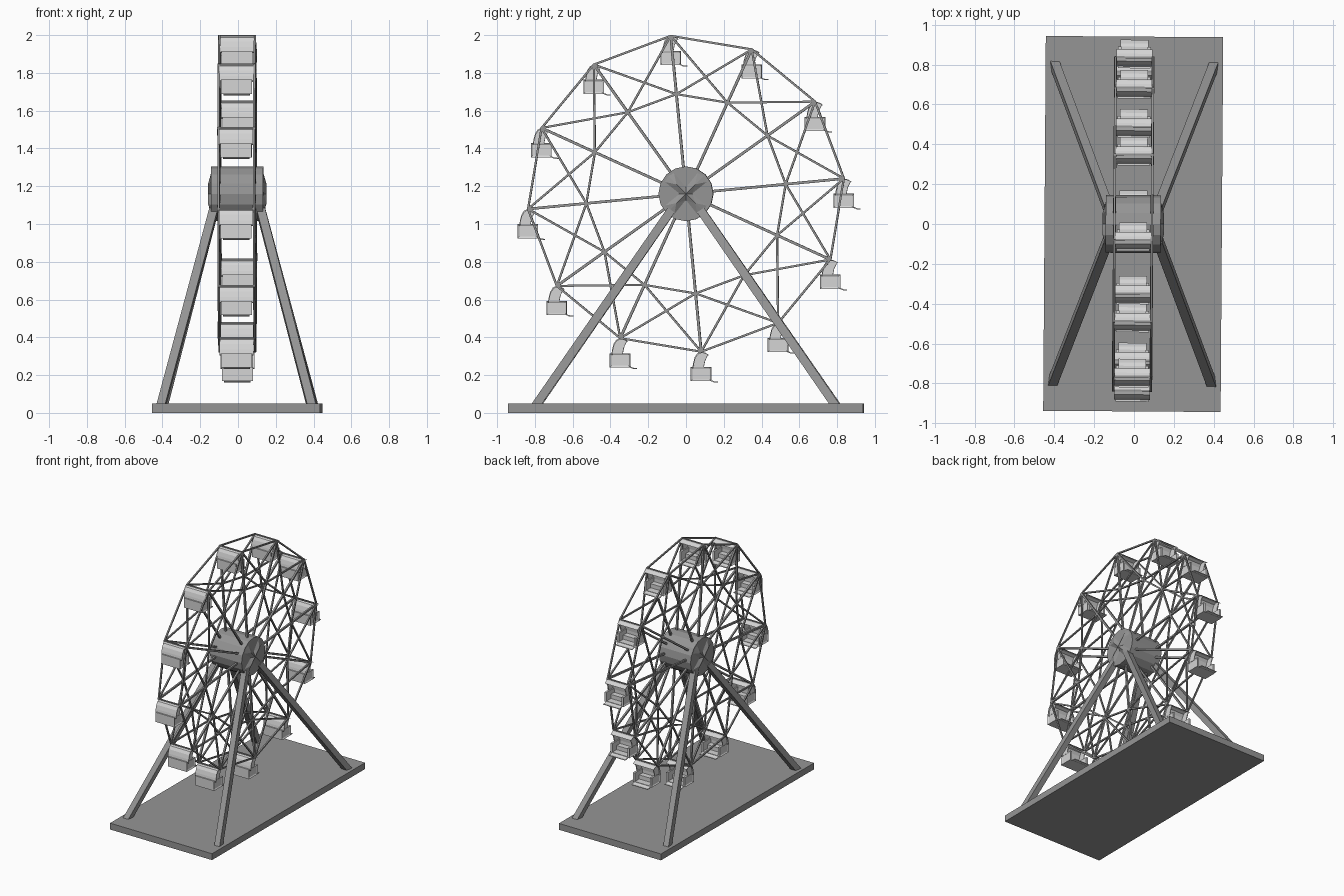
import bpy, bmesh, math
from mathutils import Matrix, Vector

cube = bpy.data.objects.get("Cube")
if cube:
    bpy.data.objects.remove(cube)


def material(name, value):
    m = bpy.data.materials.new(name)
    m.use_nodes = True
    col = (value, value, value, 1)
    m.diffuse_color = col
    m.node_tree.nodes["Principled BSDF"].inputs["Base Color"].default_value = col
    return m


GREY = material("steel grey", 0.3)
LIGHT = material("light grey", 0.66)
PLACE = Matrix.Translation((-0.004, 0, 0)) @ Matrix.Rotation(math.radians(-0.4), 4, 'Z')
HUB_Z, RIM_R, INNER_R, SIDE_X, COUNT = 1.16, 0.84, 0.53, 0.094, 12


def to_mesh(name, bm, mat):
    bmesh.ops.recalc_face_normals(bm, faces=bm.faces)
    me = bpy.data.meshes.new(name)
    bm.to_mesh(me)
    bm.free()
    me.materials.append(mat)
    return me


def add(name, me, loc=(0, 0, 0)):
    ob = bpy.data.objects.new(name, me)
    ob.matrix_world = PLACE @ Matrix.Translation(loc)
    bpy.context.collection.objects.link(ob)
    return ob


def box(bm, lo, hi):
    lo, hi = Vector(lo), Vector(hi)
    size = Matrix.Diagonal((*(hi - lo), 1))
    return bmesh.ops.create_cube(bm, size=1, matrix=Matrix.Translation((lo + hi) / 2) @ size)


def rod(bm, a, b, width):
    """Square bar from a to b."""
    a, b = Vector(a), Vector(b)
    d = (b - a).normalized()
    ref = Vector((0, 0, 1)) if abs(d.x) > 0.9 else Vector((1, 0, 0))
    u = d.cross(ref).normalized()
    v = d.cross(u)
    rot = Matrix((u, v, d)).transposed().to_4x4()
    m = Matrix.Translation((a + b) / 2) @ rot @ Matrix.Diagonal((width, width, (b - a).length, 1))
    bmesh.ops.create_cube(bm, size=1, matrix=m)


def prism(bm, pts, x0, x1):
    """Outline in (y, z) extruded along x."""
    face = bm.faces.new([bm.verts.new((x0, y, z)) for y, z in pts])
    out = bmesh.ops.extrude_face_region(bm, geom=[face])
    verts = [g for g in out["geom"] if isinstance(g, bmesh.types.BMVert)]
    bmesh.ops.translate(bm, verts=verts, vec=(x1 - x0, 0, 0))


def polar(k, r, x):
    a = math.radians(5.5 + 360 / COUNT * k)
    return Vector((x, r * math.cos(a), HUB_Z + r * math.sin(a)))


# Base slab
bm = bmesh.new()
box(bm, (-0.445, -0.94, 0), (0.445, 0.94, 0.05))
add("base", to_mesh("base", bm, GREY))

# Four splayed support legs
for sx, side in ((1, "left"), (-1, "right")):
    for sy, end in ((-1, "front"), (1, "back")):
        bm = bmesh.new()
        rod(bm, (sx * 0.4, sy * 0.8, 0.03), (sx * 0.125, sy * 0.08, 1.07), 0.045)
        name = f"{end}_{side}_leg"
        add(name, to_mesh(name, bm, GREY))

# Hub drum
bm = bmesh.new()
bmesh.ops.create_cone(bm, cap_ends=True, segments=16, radius1=0.145, radius2=0.145, depth=0.276,
                      matrix=Matrix.Translation((0, 0, HUB_Z)) @ Matrix.Rotation(math.pi / 2, 4, 'Y'))
add("hub", to_mesh("hub", bm, GREY))

# Raised cross with ridged arms on both hub ends
for sx, side in ((1, "left"), (-1, "right")):
    bm = bmesh.new()

    def point(r, deg, x):
        a = math.radians(deg)
        return bm.verts.new((sx * x, r * math.cos(a), HUB_Z + r * math.sin(a)))

    for k in range(4):
        mid = 45 + 90 * k
        centre, ridge, tip = point(0, 0, 0.155), point(0.07, mid, 0.155), point(0.135, mid, 0.137)
        for s in (-1, 1):
            notch, corner = point(0.035, mid + 45 * s, 0.137), point(0.13, mid + 16 * s, 0.137)
            bm.faces.new((centre, notch, ridge))
            bm.faces.new((notch, corner, ridge))
            bm.faces.new((corner, tip, ridge))
    bmesh.ops.remove_doubles(bm, verts=bm.verts, dist=0.0005)
    name = f"hub_cross_{side}"
    add(name, to_mesh(name, bm, GREY))

# Wheel lattice on each side: spokes, rim, inner ring and braces
for sx, side in ((1, "left"), (-1, "right")):
    bm = bmesh.new()
    x = sx * SIDE_X
    for k in range(COUNT):
        outer, inner = polar(k, RIM_R, x), polar(k, INNER_R, x)
        rod(bm, polar(k, 0.1, x), outer, 0.014)
        rod(bm, outer, polar(k + 1, RIM_R, x), 0.011)
        rod(bm, inner, polar(k + 1, INNER_R, x), 0.011)
        rod(bm, inner, polar(k + 1, RIM_R, x), 0.011)
        rod(bm, inner, polar(k - 1, RIM_R, x), 0.011)
    name = f"wheel_frame_{side}"
    add(name, to_mesh(name, bm, GREY))

# Axles that carry the cabins
bm = bmesh.new()
for k in range(COUNT):
    rod(bm, polar(k, RIM_R, -0.1), polar(k, RIM_R, 0.1), 0.01)
add("cabin_axles", to_mesh("cabin_axles", bm, GREY))

# Cabin, modelled around its hanging point
bm = bmesh.new()
hood = [(0.037, -0.014), (0.018, -0.004), (0, 0), (-0.02, -0.008), (-0.034, -0.03), (-0.042, -0.06), (-0.046, -0.085)]
lining = [(y + 0.004, z - 0.006) for y, z in reversed(hood)]
prism(bm, hood + lining, -0.09, 0.09)                       # curved roof and back
cheek = hood + [(0.013, -0.085), (0.02, -0.05)][:1] + [(0.02, -0.05)]
for s in (-1, 1):
    prism(bm, cheek, s * 0.074, s * 0.08)                   # hood side panels
    # tub side with a recessed panel
    lo, hi = sorted((s * 0.066, s * 0.082))
    box(bm, (lo, -0.055, -0.155), (hi, 0.053, -0.08))
    bm.normal_update()
    panel = [f for f in bm.faces if f.normal.x * s > 0.9 and abs(f.calc_center_median().x - s * 0.082) < 0.001]
    bmesh.ops.inset_region(bm, faces=panel, thickness=0.013, depth=-0.006)
box(bm, (-0.07, -0.055, -0.155), (0.07, -0.043, -0.08))     # tub back
box(bm, (-0.07, -0.055, -0.155), (0.07, 0.053, -0.147))     # floor
box(bm, (-0.07, -0.05, -0.15), (0.07, 0.0, -0.115))         # bench
prism(bm, [(0.05, -0.149), (0.07, -0.157), (0.088, -0.158), (0.088, -0.163), (0.068, -0.163), (0.05, -0.155)],
      -0.07, 0.07)                                          # footrest
cabin = to_mesh("cabin", bm, LIGHT)
for k in range(COUNT):
    add(f"cabin_{k + 1}", cabin, polar(k, RIM_R, 0))
